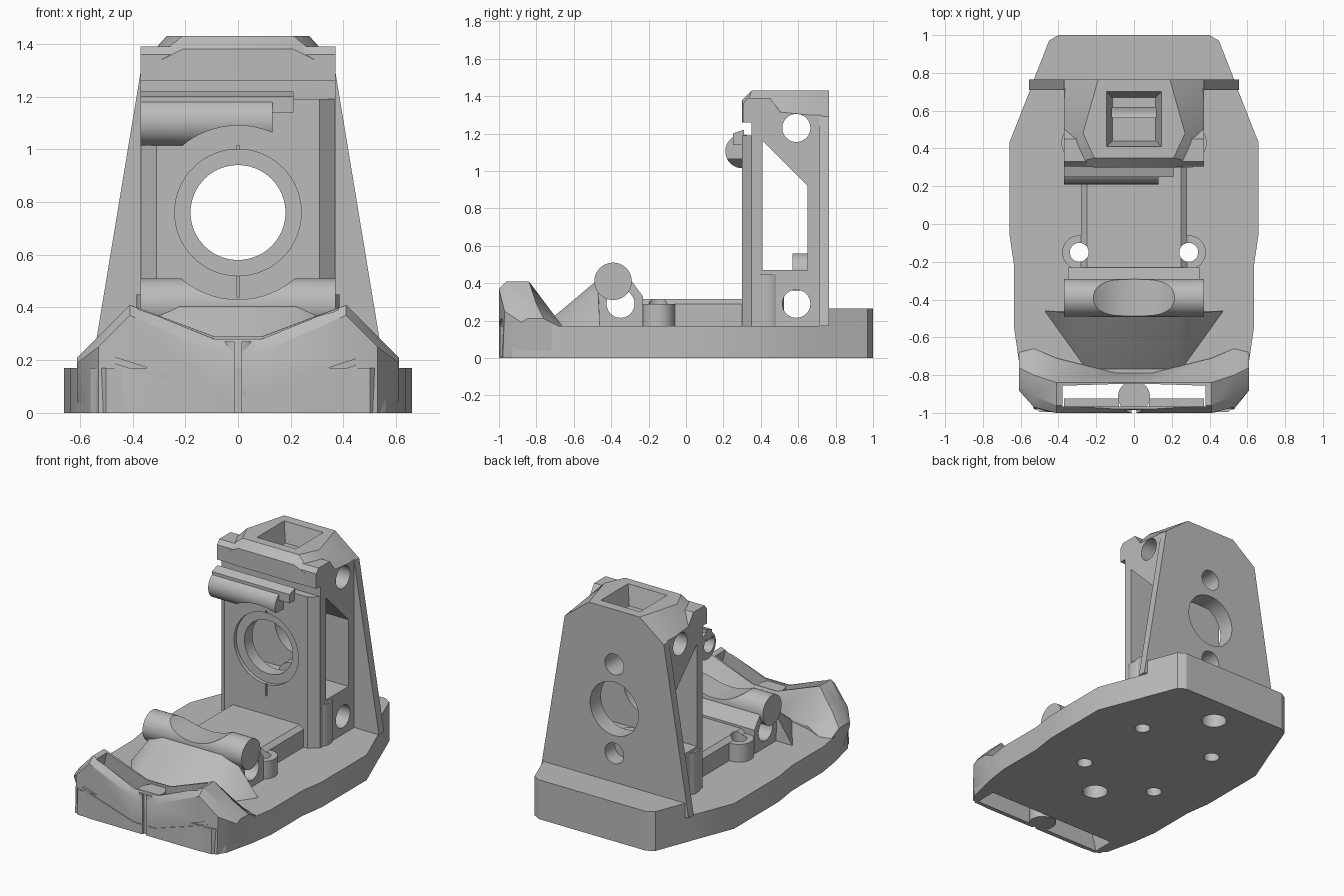
import bpy, bmesh, math

cube = bpy.data.objects.get("Cube")
if cube:
    bpy.data.objects.remove(cube, do_unlink=True)

GREY = (0.5, 0.5, 0.5, 1)
grey = bpy.data.materials.new("plain grey")
grey.use_nodes = True
grey.diffuse_color = GREY
grey.node_tree.nodes["Principled BSDF"].inputs["Base Color"].default_value = GREY


def finish(name, bm):
    bmesh.ops.recalc_face_normals(bm, faces=bm.faces)
    me = bpy.data.meshes.new(name)
    bm.to_mesh(me)
    bm.free()
    me.materials.append(grey)
    ob = bpy.data.objects.new(name, me)
    bpy.context.collection.objects.link(ob)
    return ob


def prism(name, pts, axis, a, b):
    """Extrude a 2D outline along an axis from a to b."""
    def place(p, t):
        return {"x": (t, *p), "y": (p[0], t, p[1]), "z": (*p, t)}[axis]
    bm = bmesh.new()
    lo, hi = [[bm.verts.new(place(p, t)) for p in pts] for t in (a, b)]
    bm.faces.new(lo)
    bm.faces.new(hi)
    n = len(pts)
    for i in range(n):
        j = (i + 1) % n
        bm.faces.new((lo[i], lo[j], hi[j], hi[i]))
    return finish(name, bm)


def rod(name, centre, r, axis, a, b, n=48):
    ring = [(centre[0] + r * math.cos(math.tau * i / n),
             centre[1] + r * math.sin(math.tau * i / n)) for i in range(n)]
    return prism(name, ring, axis, a, b)


def box(name, x0, x1, y0, y1, z0, z1):
    return prism(name, [(x0, y0), (x1, y0), (x1, y1), (x0, y1)], "z", z0, z1)


def both(pts):
    """Mirror a half outline in x."""
    return pts + [(-p[0], *p[1:]) for p in reversed(pts)]


def hull(name, pts):
    bm = bmesh.new()
    verts = [bm.verts.new(p) for p in pts]
    res = bmesh.ops.convex_hull(bm, input=verts)
    loose = {v for v in res["geom_interior"] + res["geom_unused"]
             if isinstance(v, bmesh.types.BMVert)}
    bmesh.ops.delete(bm, geom=list(loose), context="VERTS")
    bmesh.ops.dissolve_limit(bm, angle_limit=0.01, verts=bm.verts, edges=bm.edges)
    return finish(name, bm)


def cut(ob, *cutters):
    for c in cutters:
        m = ob.modifiers.new("cut", "BOOLEAN")
        m.operation, m.solver, m.object = "DIFFERENCE", "EXACT", c
    bpy.context.view_layer.update()
    dg = bpy.context.evaluated_depsgraph_get()
    me = bpy.data.meshes.new_from_object(ob.evaluated_get(dg))
    ob.modifiers.clear()
    ob.data = me


# Base plate and raised rear step
rear = [(0.53, 0.765), (0.45, 0.97), (0.40, 1.0)]
base = prism("base_plate", both([(0.50, -0.995), (0.56, -0.93), (0.61, -0.72), (0.635, -0.55),
             (0.635, -0.22), (0.66, -0.05), (0.66, 0.43), (0.55, 0.71)] + rear), "z", 0, 0.17)
step = prism("rear_step", both(rear), "z", 0.165, 0.265)

# Front bumper lofted across mirrored stations
stations = [
    (0.09, [(-1, 0), (-1, 0.23), (-0.98, 0.28), (-0.84, 0.29), (-0.79, 0.17), (-0.79, 0)]),
    (0.41, [(-1, 0), (-1, 0.37), (-0.96, 0.41), (-0.84, 0.41), (-0.71, 0.19), (-0.71, 0)]),
    (0.53, [(-0.98, 0), (-0.97, 0.25), (-0.91, 0.29), (-0.80, 0.29), (-0.66, 0.17), (-0.66, 0)]),
    (0.61, [(-0.85, 0), (-0.88, 0.19), (-0.85, 0.21), (-0.76, 0.21), (-0.68, 0.17), (-0.68, 0)]),
]
bm = bmesh.new()
rows = [[bm.verts.new((x - (0.04 if i == 0 and x > 0.6 else -0.04 if i == 0 and x < -0.6 else 0), y, z))
         for i, (y, z) in enumerate(prof)] for x, prof in both(stations)]
rows = rows[4:] + rows[:4]
for r0, r1 in zip(rows, rows[1:]):
    for i in range(6):
        j = (i + 1) % 6
        bm.faces.new((r0[i], r0[j], r1[j], r1[i]))
bm.faces.new(rows[0])
bm.faces.new(rows[-1])
bumper = finish("front_bumper", bm)
bumper_post = rod("bumper_post", (0, -0.915), 0.085, "z", 0, 0.27)
box("bumper_ledge_left", 0.08, 0.37, -0.975, -0.925, 0.12, 0.15)
box("bumper_ledge_right", -0.37, -0.08, -0.975, -0.925, 0.12, 0.15)

# Cradle: wedge, block and roller
hull("wedge", both([(0.22, -0.47, 0.42), (0.33, -0.47, 0.36), (0.48, -0.46, 0.16), (0.25, -0.78, 0.16)]))
block = prism("cradle_block", [(-0.47, 0.16), (-0.47, 0.40), (-0.29, 0.41), (-0.23, 0.33),
              (-0.23, 0.16)], "x", -0.35, 0.35)
roller = rod("cradle_roller", (-0.39, 0.41), 0.10, "x", -0.37, 0.37)

# Raised bed between cradle and tower
bed = hull("bed", [(sx * x, y, z) for sx in (-1, 1) for y in (-0.24, 0.32)
                   for x, z in ((0.28, 0.16), (0.28, 0.29), (0.25, 0.315))])

# Screw posts
posts = []
for side, s in (("left", 1), ("right", -1)):
    posts.append(rod("front_post_" + side, (s * 0.29, -0.15), 0.09, "z", 0.16, 0.29))
    posts.append(rod("rear_post_" + side, (s * 0.29, 0.43), 0.095, "z", 0.16, 0.45))

# Tower body, face plate, back plate
body = box("tower_body", -0.37, 0.37, 0.35, 0.72, 0.16, 1.30)
face = prism("tower_face", both([(0.31, 0.30), (0.37, 0.352)]), "z", 0.16, 1.19)
back = prism("back_plate", both([(0.555, 0.17), (0.37, 1.29), (0.19, 1.43)]), "y", 0.71, 0.765)
rod("inner_boss", (0, 0.46), 0.10, "y", 0.57, 0.66)

# Cap with two ears
cap = hull("tower_cap", both([(0.37, 0.31, 1.26), (0.37, 0.72, 1.26), (0.37, 0.76, 1.29),
           (0.37, 0.45, 1.32), (0.37, 0.31, 1.30), (0.21, 0.30, 1.26), (0.21, 0.30, 1.38),
           (0.21, 0.35, 1.43), (0.27, 0.48, 1.43), (0.19, 0.765, 1.43)]))
for side, s in (("left", 1), ("right", -1)):
    prism("cap_ear_" + side, [(0.305, 1.26), (0.305, 1.36), (0.33, 1.39), (0.45, 1.39),
          (0.50, 1.32), (0.50, 1.26)], "x", s * 0.21, s * 0.37)

# Upper clamp roll and its ledge
roll = rod("clamp_roll", (0.30, 1.105), 0.09, "x", -0.37, 0.13)
ledge = hull("clamp_ledge", [(x + d, y, z) for x, k in ((-0.37, 0), (0.21, 1))
             for y, z, d in ((0.25, 1.14, 0), (0.25, 1.20, 0), (0.31, 1.22, 0), (0.31, 1.14, 0))])

# Cutters
bore = rod("cut_bore", (0, 0.76), 0.18, "y", 0.2, 0.9, 64)
recess = rod("cut_recess", (0, 0.76), 0.24, "y", 0.2, 0.325, 64)
saddle = rod("cut_saddle", (0, 0.76), 0.33, "y", -0.7, 0.2995, 64)
window = prism("cut_window", [(0.41, 0.47), (0.65, 0.47), (0.65, 0.92), (0.41, 1.16)], "x", -0.5, 0.5)
pins = [rod("cut_pin", p, 0.075, "x", -0.5, 0.5) for p in ((0.59, 1.23), (0.59, 0.29), (-0.35, 0.29))]
backs = [rod("cut_back", (0, z), 0.07, "y", 0.52, 0.9) for z in (1.06, 0.46)]
pocket = hull("cut_pocket", [(s * x, 0.555 + t * x, z) for s in (-1, 1) for t in (-1, 1)
              for x, z in ((0.15, 1.45), (0.115, 1.30))])
hollow = hull("cut_hollow", both([(0.50, -0.97, -0.02), (0.50, -0.82, -0.02),
              (0.35, -0.965, 0.5), (0.35, -0.865, 0.5)]))
slit = box("cut_slit", -0.013, 0.013, -1.1, -0.985, -0.1, 0.5)
seam = box("cut_seam", -0.005, 0.005, 0.2, 0.312, 0.44, 1.09)
grooves = [prism("cut_groove", [(s * 0.02, 0.065), (s * 0.08, 0.065), (s * 0.49, 0.195),
           (s * 0.47, 0.212), (s * 0.08, 0.085), (s * 0.02, 0.085)], "y", -1.1, -0.985) for s in (-1, 1)]
screws = [rod("cut_screw", (s * 0.29, y), 0.05, "z", -0.1, 0.32) for s in (-1, 1) for y in (-0.15, 0.43)]
sockets = [rod("cut_socket", (0, y), 0.08, "z", -0.1, 0.12) for y in (-0.39, 0.8)]
roll_hole = rod("cut_roll_hole", (0.28, 1.11), 0.055, "x", -0.5, -0.2)

cut(base, hollow, slit, *screws, *sockets)
cut(bumper, hollow, slit, *grooves)
cut(bumper_post, slit)
cut(block, pins[2])
cut(roller, saddle)
cut(bed, *screws)
for p in posts:
    cut(p, *screws)
cut(body, bore, window, pins[0], pins[1], *backs, *screws)
cut(face, bore, recess, seam)
cut(back, bore, *backs)
cut(cap, pocket, pins[0])
cut(roll, saddle, roll_hole)

# Remove cutters, then shade curved parts smooth
for ob in list(bpy.data.objects):
    if ob.name.startswith("cut_"):
        bpy.data.objects.remove(ob, do_unlink=True)
bpy.ops.object.select_all(action="DESELECT")
for ob in bpy.context.collection.objects:
    if ob.type == "MESH":
        ob.select_set(True)
        bpy.context.view_layer.objects.active = ob
bpy.ops.object.shade_smooth_by_angle(angle=math.radians(25))
